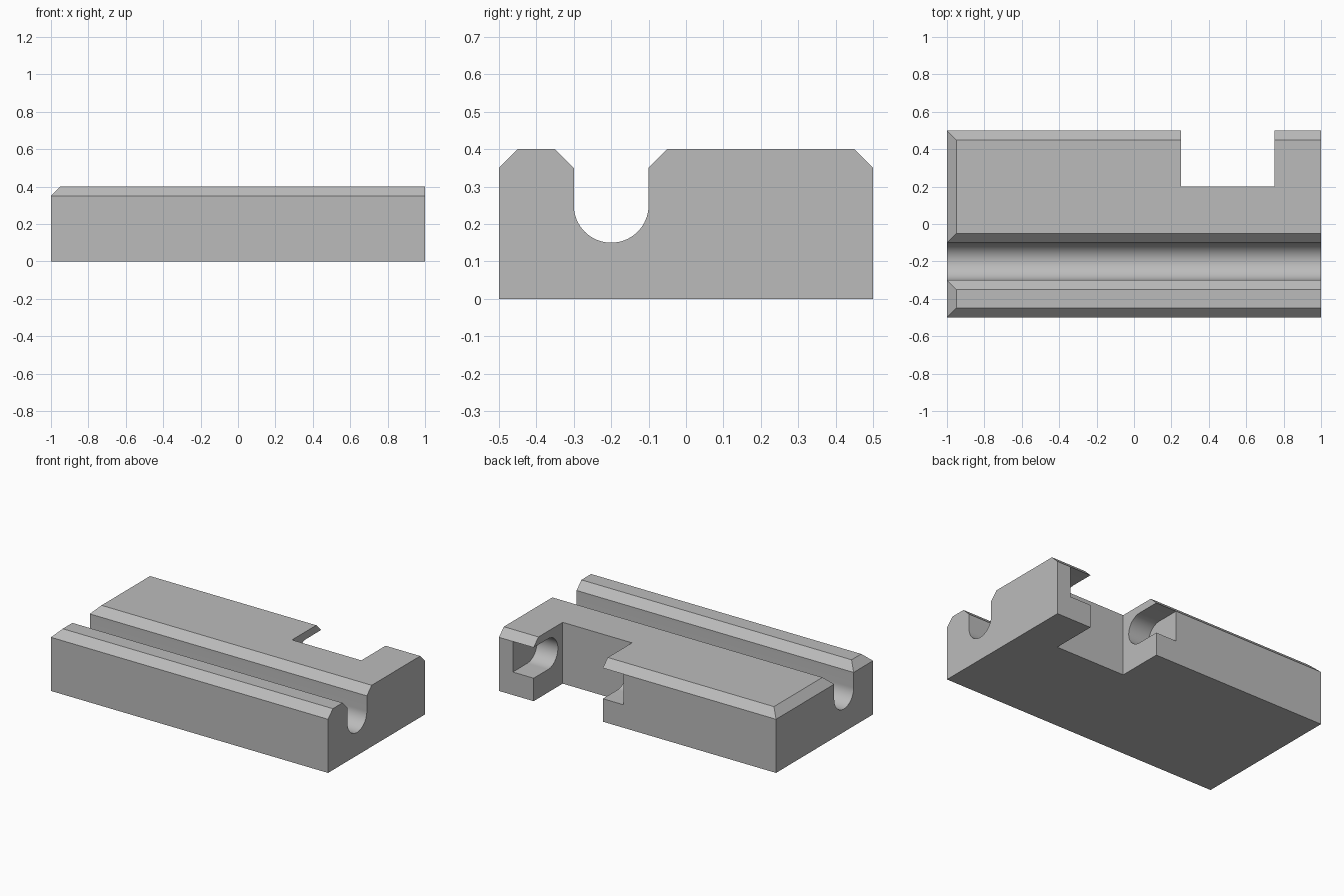
import bpy, bmesh, math

cube = bpy.data.objects.get("Cube")
if cube:
    bpy.data.objects.remove(cube, do_unlink=True)

grey = bpy.data.materials.new("plain grey")
grey.use_nodes = True
grey.diffuse_color = (0.5, 0.5, 0.5, 1)
grey.node_tree.nodes["Principled BSDF"].inputs["Base Color"].default_value = (0.5, 0.5, 0.5, 1)


def arc(cy, cz, r, start, end, steps=32):
    """Points of an arc in the y-z plane, angles in degrees."""
    angles = [math.radians(start + (end - start) * i / steps) for i in range(steps + 1)]
    return [(cy + r * math.cos(a), cz + r * math.sin(a)) for a in angles]


def extrude_profile(name, profile, x0, x1):
    """Extrude a closed y-z profile from x0 to x1."""
    bm = bmesh.new()
    face = bm.faces.new([bm.verts.new((x0, y, z)) for y, z in profile])
    ext = bmesh.ops.extrude_face_region(bm, geom=[face])
    moved = [v for v in ext["geom"] if isinstance(v, bmesh.types.BMVert)]
    bmesh.ops.translate(bm, vec=(x1 - x0, 0, 0), verts=moved)
    bmesh.ops.recalc_face_normals(bm, faces=bm.faces)
    mesh = bpy.data.meshes.new(name)
    bm.to_mesh(mesh)
    bm.free()
    mesh.materials.append(grey)
    obj = bpy.data.objects.new(name, mesh)
    bpy.context.collection.objects.link(obj)
    return obj


def cut(target, cutter):
    mod = target.modifiers.new(cutter.name, "BOOLEAN")
    mod.operation = "DIFFERENCE"
    mod.solver = "EXACT"
    mod.object = cutter
    cutter.hide_render = True
    bpy.context.view_layer.objects.active = target
    bpy.ops.object.modifier_apply(modifier=mod.name)
    bpy.data.objects.remove(cutter, do_unlink=True)


# Block with chamfered long edges and a round-bottomed groove
half_w, top, ch, r = 0.5, 0.4, 0.05, 0.1
groove_y, round_z = -0.2, 0.25
profile = [(-half_w, 0), (-half_w, top - ch), (-half_w + ch, top),
           (groove_y - r - ch, top), (groove_y - r, top - ch)]
profile += arc(groove_y, round_z, r, 180, 360)
profile += [(groove_y + r, top - ch), (groove_y + r + ch, top),
            (half_w - ch, top), (half_w, top - ch), (half_w, 0)]
block = extrude_profile("grooved_block", profile, -1, 1)

# Mitred chamfer across one end
bm = bmesh.new()
bm.from_mesh(block.data)
bmesh.ops.bisect_plane(bm, geom=bm.verts[:] + bm.edges[:] + bm.faces[:],
                       plane_co=(-1, 0, top - ch), plane_no=(-1, 0, 1), clear_outer=True)
rim = [e for e in bm.edges if e.is_boundary]
bmesh.ops.holes_fill(bm, edges=rim)
bmesh.ops.recalc_face_normals(bm, faces=bm.faces)
bm.to_mesh(block.data)
bm.free()

# Rear notch through the full height
cut(block, extrude_profile("notch_cutter", [(0.2, -0.1), (0.7, -0.1), (0.7, 0.6), (0.2, 0.6)],
                           0.25, 0.75))

# Sideways round-backed slot inside the notch, open to the rear
slot = arc(0.35, round_z, r, 90, 270) + [(0.6, round_z - r), (0.6, round_z + r)]
cut(block, extrude_profile("slot_cutter", slot, 0.1, 0.9))

# Smooth only the rounded surfaces
bpy.ops.object.select_all(action="DESELECT")
block.select_set(True)
bpy.context.view_layer.objects.active = block
bpy.ops.object.shade_smooth_by_angle(angle=math.radians(30))
